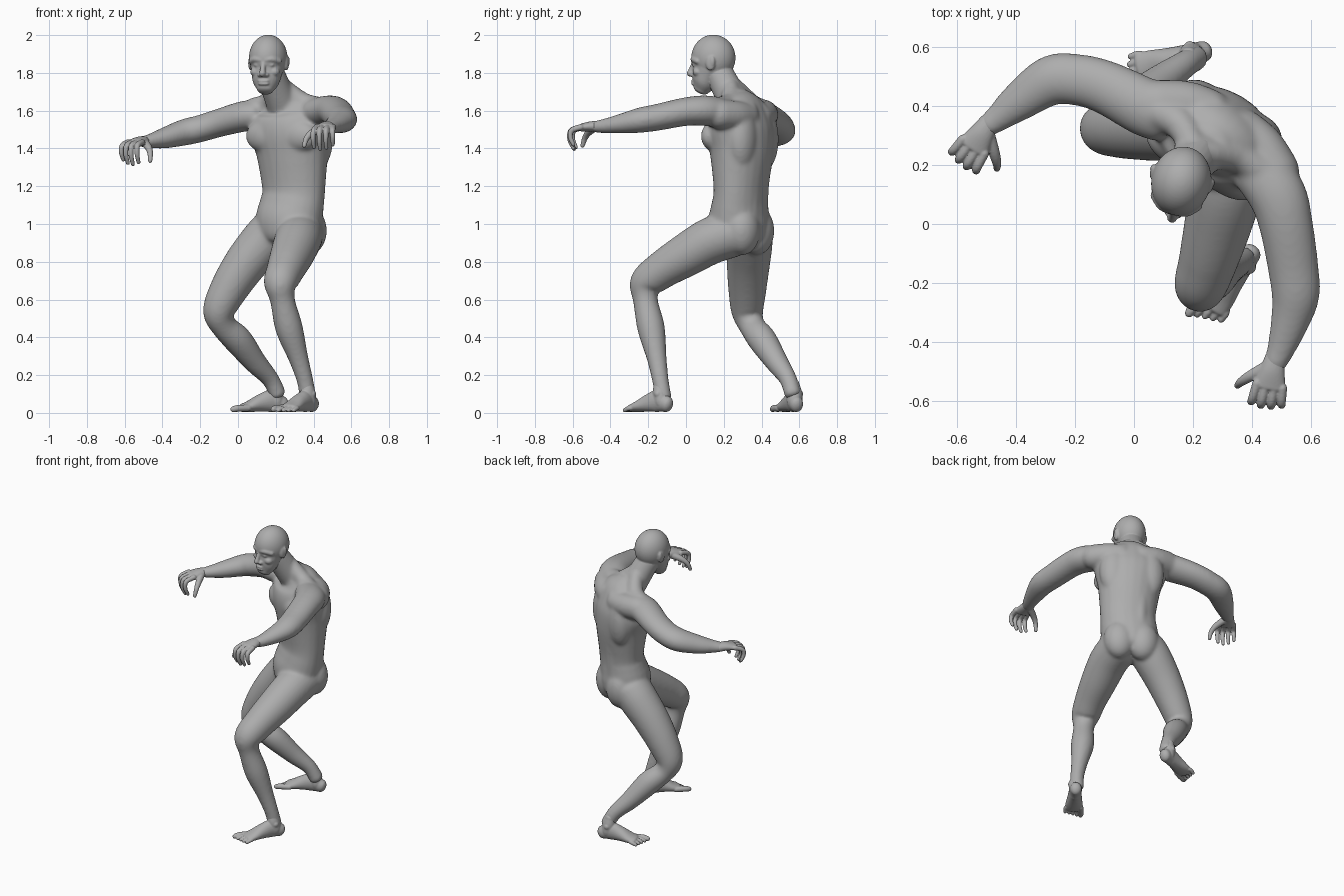
import bpy, bmesh
from math import sin, cos, pi, radians
from mathutils import Vector, Matrix

cube = bpy.data.objects.get("Cube")
if cube:
    bpy.data.objects.remove(cube)

skin = bpy.data.materials.new("clay_grey")
skin.use_nodes = True
grey = (.42, .42, .42, 1)
skin.diffuse_color = grey
skin.node_tree.nodes["Principled BSDF"].inputs["Base Color"].default_value = grey
SIDES = 24
WORLD = Matrix.Identity(4)


def frame(origin, yaw):
    """Local frame: x is the model's left, y is backward, z is up."""
    return Matrix.Translation(origin) @ Matrix.Rotation(radians(yaw), 4, "Z")


def blob(bm, place, centre, size):
    scale = Matrix.Diagonal((*size, 1))
    bmesh.ops.create_uvsphere(bm, u_segments=SIDES * 2, v_segments=SIDES, radius=1,
                              matrix=place @ Matrix.Translation(centre) @ scale)


def spline(a, b, c, d, t):
    return (b * 2 + (c - a) * t + (a * 2 - b * 5 + c * 4 - d) * t ** 2
            + (b * 3 - a - c * 3 + d) * t ** 3) / 2


def tube(bm, place, points, side=(1, 0, 0), cap=1, steps=6):
    """Loft of smooth elliptical rings through (x, y, z, width, depth) points."""
    centres = [place @ Vector(p[:3]) for p in points]
    sizes = [Vector((p[3], p[-1])) for p in points]
    side = place.to_3x3() @ Vector(side)
    path = []
    last = len(points) - 1
    for i in range(last):
        ids = (max(i - 1, 0), i, i + 1, min(i + 2, last))
        for k in range(steps):
            path.append([spline(*(data[j] for j in ids), k / steps) for data in (centres, sizes)])
    path.append([centres[-1], sizes[-1]])
    tangents = [(path[min(i + 1, len(path) - 1)][0] - path[max(i - 1, 0)][0]).normalized()
                for i in range(len(path))]
    rings = [(c, s, t) for (c, s), t in zip(path, tangents)]

    # Rounded ends
    def end(ring, sign):
        c, s, t = ring
        reach = min(s) * cap * sign
        return [(c + t * reach * sin(a), s * cos(a), t) for a in (pi / 8, pi / 4, pi * .36, pi * .46)]
    rings = end(rings[0], -1)[::-1] + rings + end(rings[-1], 1)

    loops = []
    for c, s, t in rings:
        u = (side - t * side.dot(t)).normalized()
        v = t.cross(u)
        loops.append([bm.verts.new(c + u * s.x * cos(a) + v * s.y * sin(a))
                      for a in (2 * pi * k / SIDES for k in range(SIDES))])
    for low, high in zip(loops, loops[1:]):
        for k in range(SIDES):
            n = (k + 1) % SIDES
            bm.faces.new((low[k], low[n], high[n], high[k]))
    bm.faces.new(loops[0][::-1])
    bm.faces.new(loops[-1])


def finish(bm, name, voxel, rounds):
    """Fuse the overlapping shapes into one smooth skin."""
    bmesh.ops.recalc_face_normals(bm, faces=bm.faces)
    mesh = bpy.data.meshes.new(name)
    bm.to_mesh(mesh)
    bm.free()
    obj = bpy.data.objects.new(name, mesh)
    bpy.context.collection.objects.link(obj)
    bpy.context.view_layer.objects.active = obj
    fuse = obj.modifiers.new("fuse", "REMESH")
    fuse.mode = "VOXEL"
    fuse.voxel_size = voxel
    soften = obj.modifiers.new("soften", "SMOOTH")
    soften.iterations = rounds
    for modifier in ("fuse", "soften"):
        bpy.ops.object.modifier_apply(modifier=modifier)
    obj.data.materials.clear()
    obj.data.materials.append(skin)
    obj.data.shade_smooth()


# Torso: trunk, chest, shoulder blades, spine muscles, buttocks
bm = bmesh.new()
chest = frame((.28, .29, 0), -30)
trunk = [(.27, .28, .95, .165, .15), (.27, .28, 1.02, .183, .155), (.285, .285, 1.1, .18, .14),
         (.295, .29, 1.18, .177, .132), (.288, .295, 1.37, .2, .157), (.275, .29, 1.5, .23, .162),
         (.27, .285, 1.6, .19, .13), (.25, .265, 1.66, .1, .085)]
tube(bm, WORLD, trunk, side=(.87, -.5, 0), cap=.5)
for s in (-1, 1):
    blob(bm, chest, (s * .1, -.095, 1.465), (.115, .062, .085))
    blob(bm, chest, (s * .11, .075, 1.45), (.095, .075, .17))
    blob(bm, chest, (s * .075, .055, .965), (.1, .09, .13))
    tube(bm, chest, [(s * .05, .085, .98, .045), (s * .05, .085, 1.18, .05),
                     (s * .055, .1, 1.4, .05), (s * .055, .085, 1.6, .045)])
    # Shoulder yoke and neck slope
    tube(bm, chest, [(s * .07, .07, 1.57, .073), (s * .15, .05, 1.575, .077),
                     (s * .23, .005, 1.58, .08)], side=(0, 1, 0))
    tube(bm, chest, [(s * .03 - .03, -.06, 1.72, .045), (s * .11 - .02, -.02, 1.64, .055),
                     (s * .21, -.02, 1.61, .06)], side=(0, 1, 0))
tube(bm, WORLD, [(.25, .28, 1.6, .09), (.205, .22, 1.71, .08), (.17, .175, 1.8, .076)])

# Arms: shoulder, elbow, wrist
left_arm = [(.42, .19, 1.59, .085), (.485, .1, 1.6, .088), (.515, 0, 1.595, .082),
            (.54, -.15, 1.565, .077), (.548, -.24, 1.55, .073), (.532, -.32, 1.535, .061),
            (.5, -.42, 1.52, .044), (.475, -.48, 1.515, .034)]
right_arm = [(.1, .37, 1.575, .085), (.03, .4, 1.57, .088), (-.1, .465, 1.535, .081),
             (-.2, .49, 1.505, .078), (-.285, .485, 1.485, .076), (-.39, .415, 1.455, .06),
             (-.46, .36, 1.44, .043), (-.5, .33, 1.435, .034)]
for arm, side in ((left_arm, (1, 0, 0)), (right_arm, (0, 1, 0))):
    tube(bm, WORLD, [(x, y, z, r * 1.12, r * .92) for x, y, z, r in arm], side, cap=.6)

# Legs: hip, knee, ankle
left_leg = [(.33, .25, .95, .125), (.315, .13, .91, .124), (.285, 0, .835, .115),
            (.25, -.13, .755, .1), (.225, -.21, .685, .089), (.235, -.215, .6, .066),
            (.27, -.185, .45, .073), (.32, -.155, .29, .053), (.355, -.135, .17, .044),
            (.37, -.12, .08, .045)]
right_leg = [(.185, .33, .96, .125), (.13, .335, .9, .124), (.04, .33, .79, .115),
             (-.045, .325, .66, .102), (-.1, .325, .54, .086), (-.075, .35, .46, .069),
             (0, .405, .385, .076), (.09, .48, .27, .061), (.17, .54, .18, .047),
             (.21, .565, .1, .045)]
tube(bm, WORLD, left_leg, side=(1, -.4, .2), cap=.5)
tube(bm, WORLD, right_leg, side=(.4, -.9, -.3), cap=.5)
finish(bm, "body", .009, 16)

# Head: skull, jaw, then the face
bm = bmesh.new()
head = frame((.16, .145, 0), -14)
blob(bm, head, (0, 0, 1.88), (.101, .118, .122))
tube(bm, head, [(0, -.068, 1.712, .044, .043), (0, -.052, 1.745, .068, .062),
                (0, -.037, 1.79, .08, .077), (0, -.02, 1.84, .09, .09),
                (0, -.01, 1.89, .092, .101)], cap=.5)
tube(bm, head, [(0, -.105, 1.855, .013), (0, -.119, 1.82, .014), (0, -.127, 1.797, .018)])
tube(bm, head, [(-.02, -.112, 1.79, .012), (.02, -.112, 1.79, .012)], side=(0, 1, 0))
for z in (1.742, 1.757):
    blob(bm, head, (0, -.104, z), (.032, .016, .009))
for s in (-1, 1):
    tube(bm, head, [(s * .012, -.105, 1.868, .014), (s * .045, -.096, 1.872, .016),
                    (s * .075, -.068, 1.862, .016)], side=(0, 0, 1))
    blob(bm, head, (s * .037, -.09, 1.842), (.019, .016, .012))
    blob(bm, head, (s * .05, -.072, 1.805), (.03, .028, .024))
    # Ear
    blob(bm, head, (s * .097, .008, 1.852), (.013, .026, .04))
    blob(bm, head, (s * .102, .02, 1.862), (.011, .014, .028))
tube(bm, WORLD, [(.212, .228, 1.7, .078), (.17, .175, 1.8, .074)])
finish(bm, "head", .005, 6)


# Hands: flat palm, four bent fingers and a thumb
def hand(name, wrist, yaw, s):
    bm = bmesh.new()
    place = frame(wrist, yaw)
    tube(bm, place, [(0, .02, 0, .034, .029), (0, -.03, .002, .043, .027),
                     (0, -.085, -.005, .056, .021)], cap=.6)
    for i, size in enumerate((.92, 1, .95, .8)):
        x = s * (.043 - .029 * i)
        tube(bm, place, [(x, -.08, -.002, .0165), (x * 1.15, -.08 - .06 * size, -.02, .0145),
                         (x * 1.2, -.08 - .068 * size, -.07 * size, .013),
                         (x * 1.15, -.08 - .048 * size, -.118 * size, .0105)])
    tube(bm, place, [(s * .02, -.02, -.005, .023), (s * .07, -.06, -.03, .019),
                     (s * .097, -.085, -.06, .015), (s * .107, -.1, -.1, .0115)], side=(0, 0, 1))
    finish(bm, name, .004, 3)


hand("left_hand", (.475, -.47, 1.515), -11, -1)
hand("right_hand", (-.5, .33, 1.435), -33, 1)


# Feet: heel, instep, ball and five toes
def foot(name, heel, yaw, s):
    bm = bmesh.new()
    place = frame(heel, yaw)
    tube(bm, place, [(0, 0, .045, .036, .042), (0, -.06, .062, .04, .058),
                     (0, -.12, .052, .046, .047), (0, -.18, .035, .055, .031),
                     (0, -.22, .026, .055, .022)], cap=.8)
    tube(bm, place, [(0, -.05, .15, .03), (0, -.045, .11, .041), (0, -.035, .06, .042)])
    for side in (-1, 1):
        blob(bm, place, (side * .034, -.04, .1), (.013, .018, .018))
    for i in range(5):
        x = s * (.043 - .022 * i)
        r = .018 if i == 0 else .0125
        tip = -.285 + .011 * i
        tube(bm, place, [(x, -.2, .026, r), (x * 1.15, tip + .025, .024, r),
                         (x * 1.15, tip, r + .001, r * .85)])
    finish(bm, name, .004, 4)


foot("left_foot", (.395, -.1, 0), -36, -1)
foot("right_foot", (.235, .585, 0), -74, 1)
